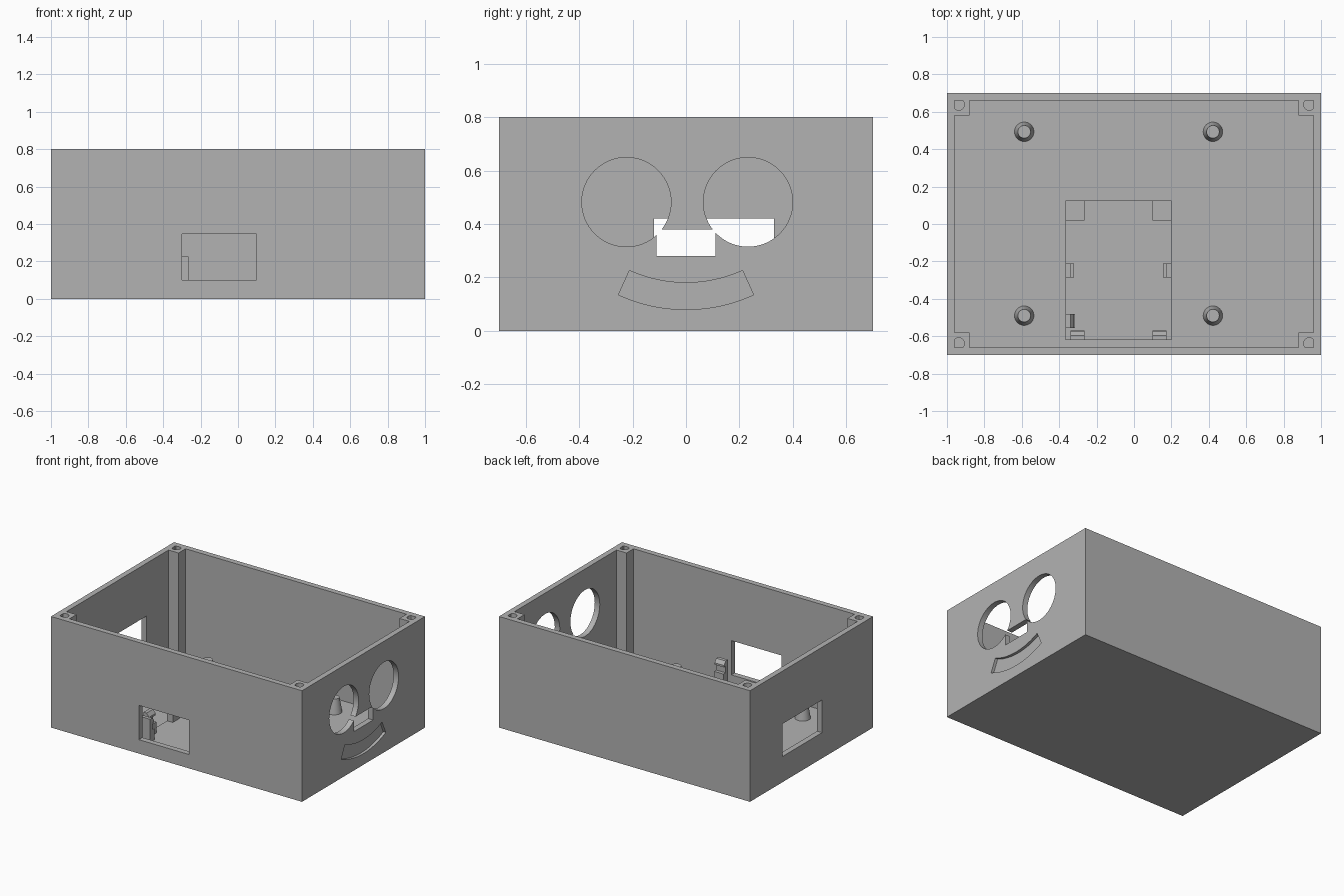
import bpy, bmesh, math
from mathutils import Matrix, Vector

if "Cube" in bpy.data.objects:
    bpy.data.objects.remove(bpy.data.objects["Cube"], do_unlink=True)

grey = bpy.data.materials.new("grey_plastic")
grey.use_nodes = True
colour = (0.45, 0.45, 0.45, 1)
grey.diffuse_color = colour
grey.node_tree.nodes["Principled BSDF"].inputs["Base Color"].default_value = colour


def finish(name, bm):
    bmesh.ops.recalc_face_normals(bm, faces=bm.faces)
    mesh = bpy.data.meshes.new(name)
    bm.to_mesh(mesh)
    bm.free()
    mesh.materials.append(grey)
    ob = bpy.data.objects.new(name, mesh)
    bpy.context.collection.objects.link(ob)
    return ob


def box(name, x, y, z):
    bm = bmesh.new()
    bmesh.ops.create_cube(bm, size=1)
    for v in bm.verts:
        v.co = [(r[0] + r[1]) / 2 + c * (r[1] - r[0]) for r, c in zip((x, y, z), v.co)]
    return finish(name, bm)


def cone(name, centre, r1, r2, depth, sides=48, along_x=False):
    bm = bmesh.new()
    bmesh.ops.create_cone(bm, cap_ends=True, segments=sides, radius1=r1, radius2=r2, depth=depth)
    turn = Matrix.Rotation(math.pi / 2, 4, 'Y') if along_x else Matrix.Identity(4)
    bm.transform(Matrix.Translation(centre) @ turn)
    return finish(name, bm)


def prism(name, points, offset):
    bm = bmesh.new()
    face = bm.faces.new([bm.verts.new(p) for p in points])
    out = bmesh.ops.extrude_face_region(bm, geom=[face])
    moved = [g for g in out["geom"] if isinstance(g, bmesh.types.BMVert)]
    bmesh.ops.translate(bm, verts=moved, vec=offset)
    return finish(name, bm)


def cut(ob, cutter):
    mod = ob.modifiers.new("cut", 'BOOLEAN')
    mod.operation, mod.solver, mod.object = 'DIFFERENCE', 'EXACT', cutter
    bpy.context.view_layer.objects.active = ob
    bpy.ops.object.modifier_apply(modifier=mod.name)
    bpy.data.objects.remove(cutter, do_unlink=True)


# Open-topped case
WALL, FLOOR, TOP = 0.04, 0.04, 0.8
case = box("case", (-1, 1), (-0.7, 0.7), (0, TOP))
cut(case, box("cavity", (-0.96, 0.96), (-0.66, 0.66), (FLOOR, 1)))

# Front port, side socket opening and its screw holes
cut(case, box("front_port", (-0.3, 0.1), (-0.75, -0.63), (0.1, 0.347)))
cut(case, box("socket", (-1.1, -0.93), (-0.12, 0.33), (0.185, 0.42)))
for y in (-0.16, 0.375):
    cut(case, cone("socket_screw", (-1, y, 0.3), 0.018, 0.018, 0.2, 24, True))

# Round openings, bridge opening and sensor screw holes
for y in (-0.223, 0.232):
    cut(case, cone("round_opening", (1, y, 0.482), 0.167, 0.167, 0.2, 64, True))
cut(case, box("bridge_opening", (0.93, 1.1), (-0.11, 0.11), (0.28, 0.38)))
for y in (-0.425, 0.425):
    for z in (0.31, 0.652):
        cut(case, cone("sensor_screw", (1, y, z), 0.021, 0.021, 0.2, 24, True))

# Curved shallow recess
steps, half = 24, math.radians(24.5)
angles = [-half + 2 * half * i / steps for i in range(steps + 1)]
arc = [(r, a) for r, run in ((0.61, angles), (0.51, angles[::-1])) for a in run]
cut(case, prism("curved_recess",
                [(0.98, r * math.sin(a), 0.69 - r * math.cos(a)) for r, a in arc], (0.1, 0, 0)))

# Corner posts with lid screw holes
for sx in (-1, 1):
    for sy in (-1, 1):
        post = box("corner_post", sorted((sx * 0.88, sx * 0.96)),
                   sorted((sy * 0.58, sy * 0.66)), (FLOOR, TOP))
        cut(post, cone("lid_screw", (sx * 0.937, sy * 0.638, TOP), 0.03, 0.03, 0.5, 32))

# Tapered board standoffs
for x in (-0.587, 0.422):
    for y in (-0.49, 0.493):
        cone("standoff", (x, y, 0.0925), 0.052, 0.034, 0.105)

# Controller tray with rear corner rests
box("controller_tray", (-0.365, 0.2), (-0.62, 0.125), (FLOOR, 0.06))
for x in (-0.365, 0.1):
    box("tray_rest", (x, x + 0.1), (0.02, 0.125), (0.06, 0.14))


# Snap clips: profile of (inward distance, height), swept along the tray edge
def clip(name, start, inward, width, profile):
    start, inward = Vector(start), Vector(inward)
    prism(name, [start + inward * d + Vector((0, 0, z)) for d, z in profile], width)


hook = [(0, 0.06), (0.05, 0.06), (0.05, 0.14), (0.025, 0.14), (0.025, 0.187),
        (0.045, 0.187), (0.045, 0.2), (0.025, 0.225), (0, 0.225)]
step = [(0, 0.06), (0.045, 0.06), (0.045, 0.12), (0.025, 0.12), (0.025, 0.15), (0, 0.15)]
for x in (-0.34, 0.1):
    clip("front_clip", (x, -0.62, 0), (0, 1, 0), (0.075, 0, 0), hook)
clip("side_clip", (-0.365, -0.555, 0), (1, 0, 0), (0, 0.075, 0), hook)
for x, d in ((-0.365, 1), (0.2, -1)):
    clip("side_guide", (x, -0.285, 0), (d, 0, 0), (0, 0.075, 0), step)

# Smooth the round surfaces, keep the edges sharp
for ob in bpy.context.scene.objects:
    ob.select_set(ob.type == 'MESH')
bpy.ops.object.shade_smooth_by_angle(angle=math.radians(30))
